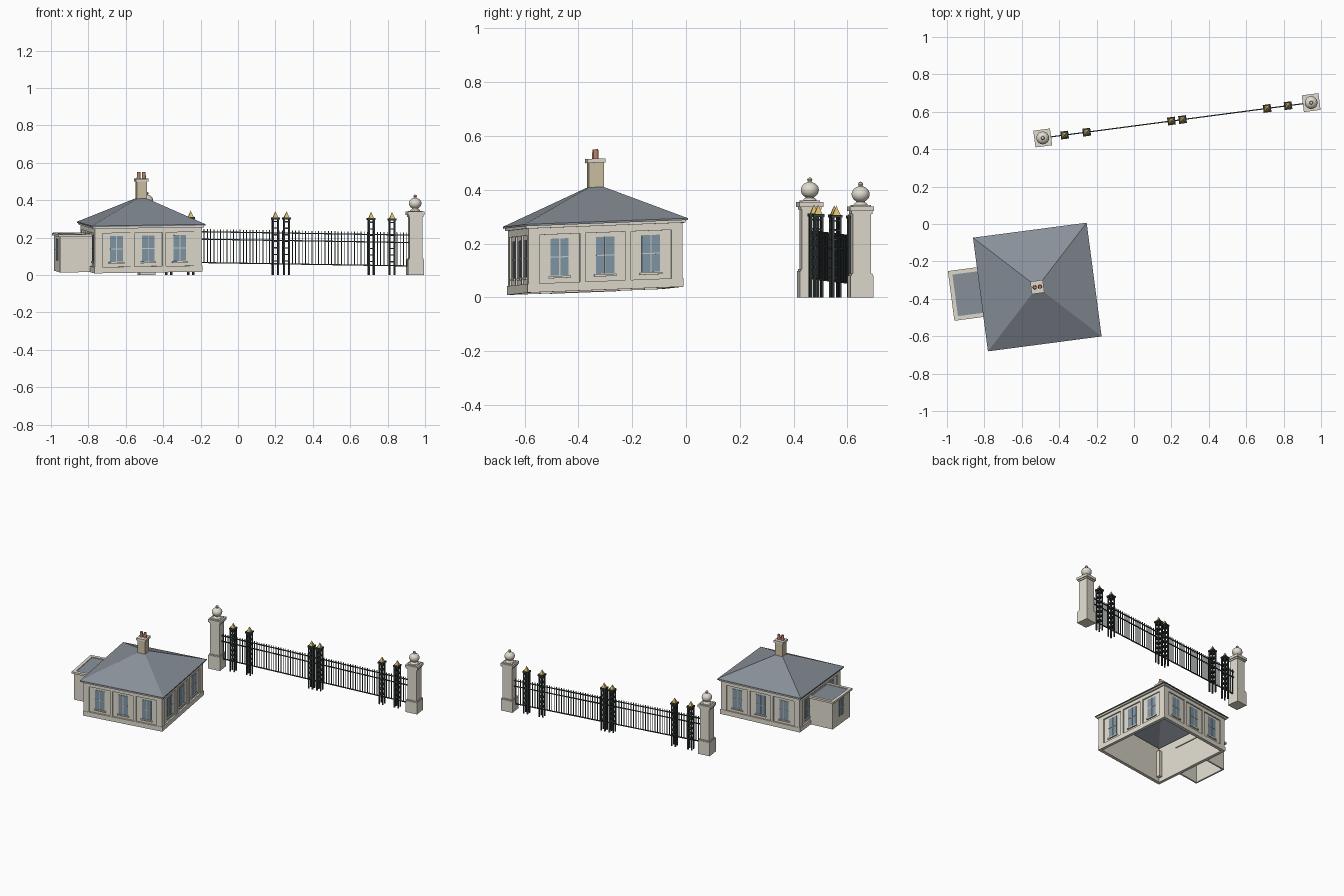
import bpy, bmesh, math
from mathutils import Matrix, Vector

if "Cube" in bpy.data.objects:
    bpy.data.objects.remove(bpy.data.objects["Cube"])


def material(name, rgb):
    m = bpy.data.materials.new(name)
    m.diffuse_color = (*rgb, 1)
    m.use_nodes = True
    m.node_tree.nodes["Principled BSDF"].inputs["Base Color"].default_value = m.diffuse_color
    return m


STONE = material("stone", (0.75, 0.71, 0.62))
SLATE = material("slate", (0.25, 0.28, 0.32))
GLASS = material("glass", (0.22, 0.31, 0.38))
PAINT = material("paint", (0.78, 0.78, 0.75))
BRICK = material("chimney_stone", (0.62, 0.53, 0.38))
CLAY = material("clay", (0.5, 0.22, 0.14))
IRON = material("iron", (0.04, 0.05, 0.05))
GOLD = material("gold", (0.7, 0.52, 0.15))

ANG = math.radians(7.5)
# lodge frame: turned a little and following sloping ground
SLOPE = Matrix(((1, 0, 0, 0), (0, 1, 0, 0), (0.015, 0.038, 1, 0), (0, 0, 0, 1)))
LODGE = Matrix.Translation((-0.517, -0.337, 0.024)) @ Matrix.Rotation(ANG, 4, 'Z') @ SLOPE
GATE = Matrix.Translation((-0.488, 0.46, 0)) @ Matrix.Rotation(ANG, 4, 'Z')


def box(bm, x0, x1, y0, y1, z0, z1, m=Matrix()):
    mat = (m @ Matrix.Translation(((x0 + x1) / 2, (y0 + y1) / 2, (z0 + z1) / 2))
           @ Matrix.Diagonal((x1 - x0, y1 - y0, z1 - z0, 1)))
    bmesh.ops.create_cube(bm, size=1, matrix=mat)


def cone(bm, x, y, z0, z1, r0, r1, n, turn=0, ends=True):
    mat = Matrix.Translation((x, y, (z0 + z1) / 2)) @ Matrix.Rotation(turn, 4, 'Z')
    bmesh.ops.create_cone(bm, cap_ends=ends, segments=n, radius1=r0, radius2=r1,
                          depth=z1 - z0, matrix=mat)


def ring(bm, x0, x1, y0, y1, z0, z1, t):
    box(bm, x0, x1, y0, y0 + t, z0, z1)
    box(bm, x0, x1, y1 - t, y1, z0, z1)
    box(bm, x0, x0 + t, y0 + t, y1 - t, z0, z1)
    box(bm, x1 - t, x1, y0 + t, y1 - t, z0, z1)


def finish(bm, name, mat, frame, smooth=False):
    bmesh.ops.transform(bm, matrix=frame, verts=bm.verts)
    me = bpy.data.meshes.new(name)
    bm.to_mesh(me)
    bm.free()
    me.materials.append(mat)
    ob = bpy.data.objects.new(name, me)
    bpy.context.collection.objects.link(ob)
    if smooth:
        bpy.context.view_layer.objects.active = ob
        ob.select_set(True)
        bpy.ops.object.shade_smooth_by_angle(angle=math.radians(35))
        ob.select_set(False)
    return ob


# lodge walls: shell, plinth, frieze, cornice, corner and middle pilasters
bm = bmesh.new()
W, P = 0.281, 0.289
ring(bm, -W, W, -W, W, 0, 0.25, 0.01)
ring(bm, -0.292, 0.292, -0.292, 0.292, 0, 0.033, 0.014)
ring(bm, -P, P, -P, P, 0.213, 0.24, 0.012)
ring(bm, -0.299, 0.299, -0.299, 0.299, 0.238, 0.25, 0.022)
for sx in (-1, 1):
    for sy in (-1, 1):
        cx, cy = sx * (P - 0.021), sy * (P - 0.021)
        box(bm, cx - 0.021, cx + 0.021, cy - 0.021, cy + 0.021, 0.03, 0.22)
for k in range(4):
    r = Matrix.Rotation(k * math.pi / 2, 4, 'Z')
    for x in (-0.0855, 0.0855):
        box(bm, x - 0.01, x + 0.01, -P, -W + 0.005, 0.03, 0.22, r)
    for x in ((-0.171, 0, 0.171) if k != 3 else (-0.171, 0.171)):
        box(bm, x - 0.042, x + 0.042, -P, -W + 0.005, 0.05, 0.058, r)   # sill
finish(bm, "lodge_walls", STONE, LODGE)

# windows: glass panes and painted glazing bars (also one on the side annex)
glass, bars = bmesh.new(), bmesh.new()


def window(x, face, r, w=0.034, z0=0.06, z1=0.197):
    box(glass, x - w, x + w, -face - 0.003, -face + 0.003, z0, z1, r)
    zm = (z0 + z1) / 2
    f, b = -face - 0.005, -face
    box(bars, x - 0.002, x + 0.002, f, b, z0, z1, r)
    box(bars, x - w, x + w, f, b, zm - 0.002, zm + 0.002, r)


for k in range(4):
    r = Matrix.Rotation(k * math.pi / 2, 4, 'Z')
    for x in ((-0.171, 0, 0.171) if k != 3 else (-0.171, 0.171)):
        window(x, W, r)
window(-0.013, 0.452, Matrix.Rotation(-math.pi / 2, 4, 'Z'), z1=0.175)
finish(glass, "window_glass", GLASS, LODGE)
finish(bars, "glazing_bars", PAINT, LODGE)

# hipped roof, open underneath
bm = bmesh.new()
R = 0.3065 * math.sqrt(2)
cone(bm, 0, 0, 0.254, 0.398, R, 0, 4, math.pi / 4, False)
cone(bm, 0, 0, 0.247, 0.254, R, R, 4, math.pi / 4, False)
bmesh.ops.remove_doubles(bm, verts=bm.verts, dist=1e-4)
finish(bm, "lodge_roof", SLATE, LODGE)

# chimney
bm = bmesh.new()
box(bm, -0.028, 0.028, -0.028, 0.028, 0.36, 0.48)
finish(bm, "chimney_stack", BRICK, LODGE)
bm = bmesh.new()
box(bm, -0.034, 0.034, -0.034, 0.034, 0.476, 0.491)
finish(bm, "chimney_cap", STONE, LODGE)
bm = bmesh.new()
for x in (-0.014, 0.014):
    cone(bm, x, 0, 0.49, 0.526, 0.011, 0.009, 12)
finish(bm, "chimney_pots", CLAY, LODGE, True)

# flat-roofed annex on the left
bm = bmesh.new()
A = (-0.452, -0.276, -0.11, 0.136)
box(bm, A[0], A[1], A[2], A[2] + 0.01, 0, 0.193)
box(bm, A[0], A[1], A[3] - 0.01, A[3], 0, 0.193)
box(bm, A[0], A[0] + 0.01, A[2] + 0.01, A[3] - 0.01, 0, 0.193)
ring(bm, -0.463, -0.265, -0.121, 0.147, 0.19, 0.203, 0.022)
finish(bm, "annex_walls", STONE, LODGE)
bm = bmesh.new()
box(bm, -0.445, -0.27, -0.103, 0.129, 0.188, 0.198)
finish(bm, "annex_roof", SLATE, LODGE)

# gate pillars with ball finials
LEN = 1.4475
for name, x, dz in (("left_pillar", 0, 0.016), ("right_pillar", LEN, 0)):
    bm = bmesh.new()
    for h, z0, z1 in ((0.043, 0, 0.082 + dz), (0.039, 0.08 + dz, 0.089 + dz),
                      (0.034, 0.085 + dz, 0.315 + dz), (0.039, 0.31 + dz, 0.322 + dz),
                      (0.045, 0.32 + dz, 0.338 + dz), (0.034, 0.336 + dz, 0.343 + dz)):
        box(bm, x - h, x + h, -h, h, z0, z1)
    finish(bm, name, STONE, GATE)
    # turned finial from a revolved profile
    bm = bmesh.new()
    prof = [(0.027, 0.343), (0.022, 0.35), (0.016, 0.354)]
    prof += [(0.034 * math.cos(a), 0.383 + 0.03 * math.sin(a))
             for a in [math.radians(d) for d in range(-60, 76, 15)]]
    prof += [(0.007, 0.416), (0.01, 0.421), (0.007, 0.427), (0, 0.43)]
    vs = [bm.verts.new((r, 0, z + dz)) for r, z in prof]
    es = [bm.edges.new(p) for p in zip(vs, vs[1:])]
    bmesh.ops.spin(bm, geom=vs + es, cent=(0, 0, 0), axis=(0, 0, 1),
                   angle=2 * math.pi, steps=24)
    bmesh.ops.remove_doubles(bm, verts=bm.verts, dist=1e-5)
    bmesh.ops.recalc_face_normals(bm, faces=bm.faces)
    bmesh.ops.translate(bm, vec=Vector((x, 0, 0)), verts=bm.verts)
    finish(bm, name + "_finial", STONE, GATE, True)

# open iron posts with gilded points
posts, points = bmesh.new(), bmesh.new()
POSTS = (0.118, 0.237, 0.694, 0.754, 1.21, 1.323)
for x in POSTS:
    dz = 0.01 * (1 - x / LEN)
    for sx in (-0.0135, 0.0135):
        for sy in (-0.0135, 0.0135):
            box(posts, x + sx - 0.004, x + sx + 0.004, sy - 0.004, sy + 0.004, 0, 0.295 + dz)
    for i in range(7):
        z = 0.07 + 0.035 * i + dz
        box(posts, x - 0.0175, x + 0.0175, -0.0175, 0.0175, z - 0.003, z + 0.003)
    box(posts, x - 0.021, x + 0.021, -0.021, 0.021, 0.291 + dz, 0.302 + dz)
    cone(points, x, 0, 0.302 + dz, 0.336 + dz, 0.02, 0, 4, math.pi / 4)
finish(posts, "gate_posts", IRON, GATE)
finish(points, "post_points", GOLD, GATE)

# railings falling gently to the right
bm = bmesh.new()
fall = Matrix(((1, 0, 0, 0), (0, 1, 0, 0), (-0.016, 0, 1, 0), (0, 0, 0, 1)))
for z in (0.071, 0.196, 0.236):
    box(bm, 0.03, LEN - 0.03, -0.003, 0.003, z - 0.003, z + 0.003, fall)
n = 78
for i in range(n):
    x = 0.045 + (LEN - 0.09) * i / (n - 1)
    if all(abs(x - p) > 0.018 for p in POSTS):
        box(bm, x - 0.002, x + 0.002, -0.002, 0.002, 0.068, 0.25, fall)
finish(bm, "railings", IRON, GATE)
